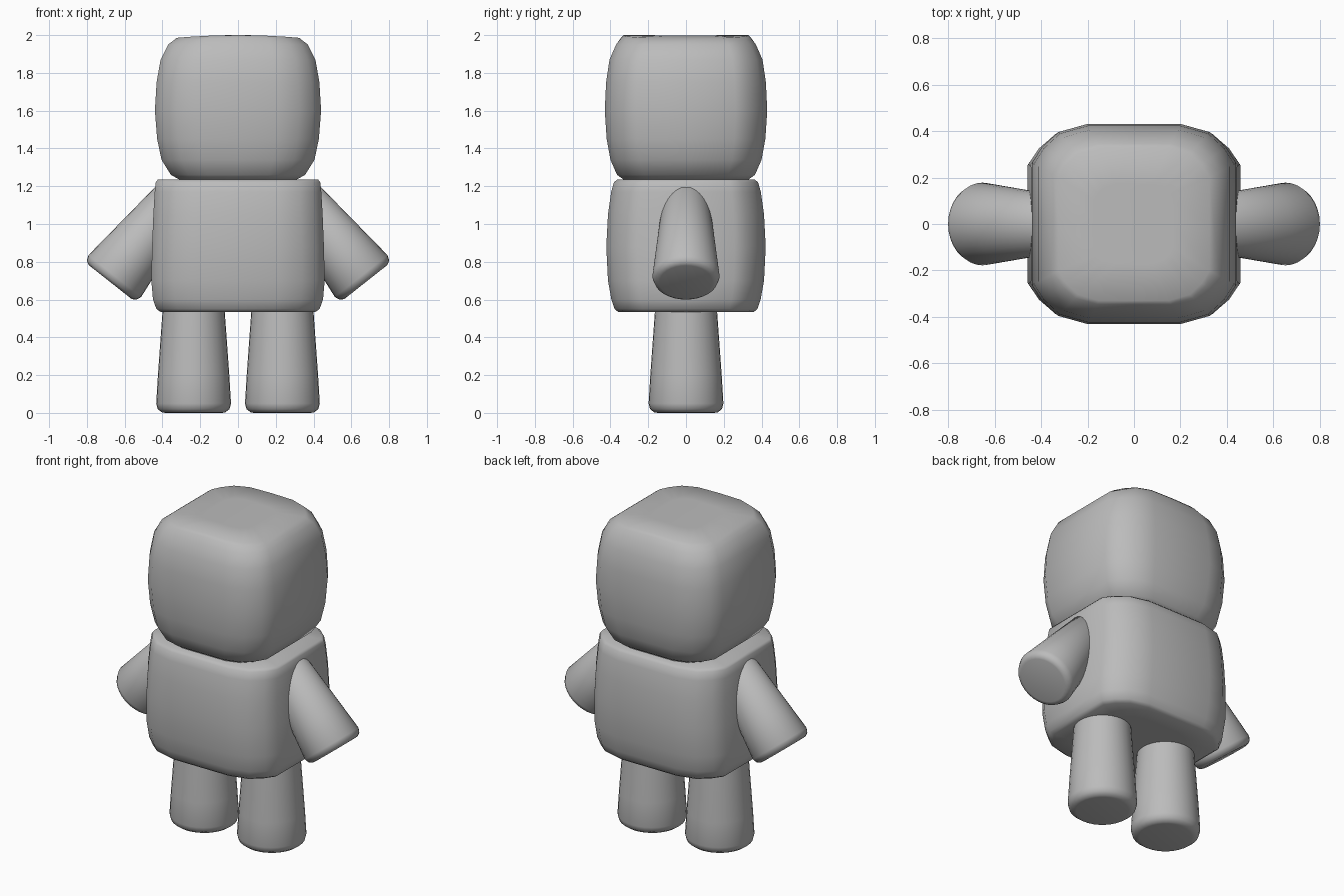
import bpy
import bmesh
from math import sin, cos, pi, radians
from mathutils import Vector

cube = bpy.data.objects.get("Cube")
if cube:
    bpy.data.objects.remove(cube, do_unlink=True)

grey = bpy.data.materials.new("plain grey")
grey.use_nodes = True
colour = (0.5, 0.5, 0.5, 1)
grey.diffuse_color = colour
grey.node_tree.nodes["Principled BSDF"].inputs["Base Color"].default_value = colour

# Cross-sections: a chamfered square and a circle
quarter = [(1, 0), (1, .61), (.9, .77), (.74, .92), (.46, 1), (0, 1)]
half = quarter + [(-x, y) for x, y in quarter[-2::-1]]
SQUARE = half + [(x, -y) for x, y in half[-2:0:-1]]
CIRCLE = [(cos(2 * pi * i / 32), sin(2 * pi * i / 32)) for i in range(32)]


def loft(name, section, rings, origin=(0, 0, 0), tilt=0, angle=50, arch=0):
    """Skin rings of (height, half width, half depth), cap both ends."""
    bm = bmesh.new()
    loops = []
    for z, w, d in rings:
        loop = []
        for x, y in section:
            drop = arch * (x * w / .33) ** 2 if z > 1.95 else 0
            loop.append(bm.verts.new((x * w, y * d, z - drop)))
        loops.append(loop)
    n = len(section)
    for a, b in zip(loops, loops[1:]):
        for i in range(n):
            j = (i + 1) % n
            bm.faces.new((a[i], a[j], b[j], b[i]))
    bm.faces.new(loops[0][::-1])
    bm.faces.new(loops[-1])
    bmesh.ops.recalc_face_normals(bm, faces=bm.faces)
    mesh = bpy.data.meshes.new(name)
    bm.to_mesh(mesh)
    bm.free()
    mesh.materials.append(grey)
    obj = bpy.data.objects.new(name, mesh)
    bpy.context.collection.objects.link(obj)
    obj.location = Vector(origin)
    obj.rotation_euler.y = tilt
    bpy.ops.object.select_all(action="DESELECT")
    obj.select_set(True)
    bpy.context.view_layer.objects.active = obj
    bpy.ops.object.shade_smooth_by_angle(angle=radians(angle))
    return obj


# Head: bulging block with a slightly arched top
loft("head", SQUARE, [
    (1.232, .2, .2), (1.235, .31, .33), (1.26, .355, .365), (1.34, .405, .4),
    (1.45, .428, .42), (1.6, .44, .43), (1.75, .431, .423), (1.87, .41, .405),
    (1.95, .37, .37), (1.985, .345, .345), (2, .325, .33), (2, .17, .17)],
    angle=60, arch=.015)

# Torso: wider block, rounded at the lower edge
loft("torso", SQUARE, [
    (.535, .25, .25), (.535, .41, .36), (.55, .432, .378), (.6, .45, .395),
    (.7, .459, .413), (.88, .455, .422), (1.05, .448, .413),
    (1.17, .441, .396), (1.22, .436, .382), (1.235, .425, .365),
    (1.235, .25, .25)], angle=60)

leg = [(0, .15), (.003, .168), (.02, .19), (.05, .198), (.2, .189), (.56, .163)]
arm = [(0, .14), (.003, .152), (.014, .168), (.04, .178), (.2, .161),
       (.54, .125), (.57, .09)]
for side, s in (("left", 1), ("right", -1)):
    # Flared leg standing on the ground
    loft(side + "_leg", CIRCLE, [(z, r, r) for z, r in leg], (s * .235, 0, 0))
    # Flared arm slanting from the shoulder to a flat hand end
    loft(side + "_arm", CIRCLE, [(z, r, r) for z, r in arm],
         (s * .677, 0, .693), -s * radians(38.3))
